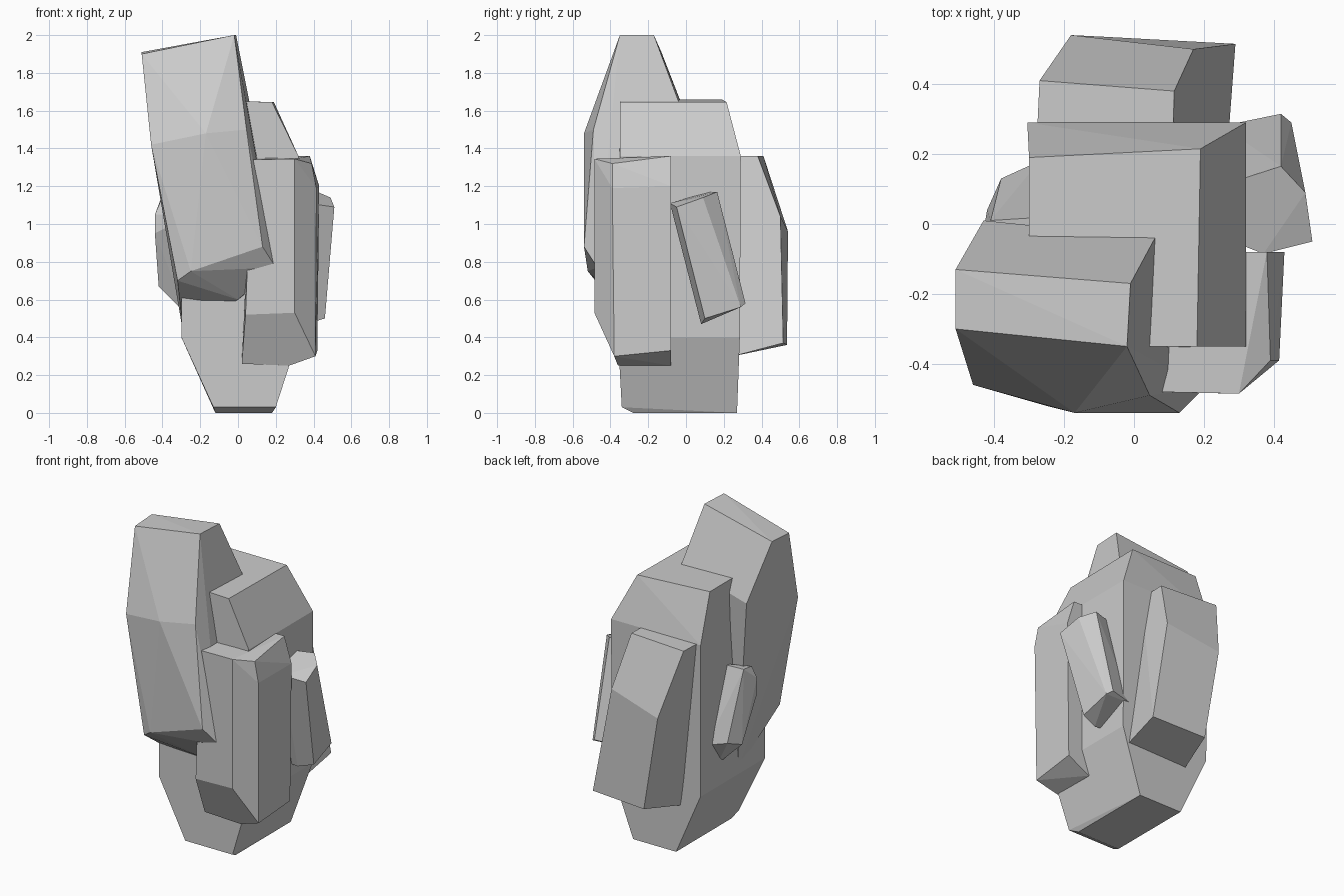
import bpy
import bmesh
import math


def stone(name, *rings):
    """Solid chipped stone: convex skin around a few cross-section rings."""
    bm = bmesh.new()
    for ring in rings:
        for p in ring:
            bm.verts.new(p)
    res = bmesh.ops.convex_hull(bm, input=bm.verts)
    loose = [v for v in bm.verts if not v.link_faces]
    bmesh.ops.delete(bm, geom=loose, context='VERTS')
    # merge nearly coplanar triangles into flat facets
    bmesh.ops.dissolve_limit(bm, angle_limit=math.radians(4),
                             verts=bm.verts, edges=bm.edges)
    bmesh.ops.recalc_face_normals(bm, faces=bm.faces)
    me = bpy.data.meshes.new(name)
    bm.to_mesh(me)
    bm.free()
    ob = bpy.data.objects.new(name, me)
    bpy.context.collection.objects.link(ob)
    return ob


def rect(x0, x1, y0, y1, z):
    return [(x0, y0, z), (x1, y0, z), (x1, y1, z), (x0, y1, z)]


# central block, tapering to the foot
stone("core_rock",
      rect(-0.12, 0.18, -0.28, 0.27, 0.0),
      [(-0.13, -0.34, 0.03), (0.20, -0.34, 0.03)],
      rect(-0.30, 0.32, -0.36, 0.285, 0.40),
      rect(-0.305, 0.32, -0.35, 0.29, 1.36),
      [(-0.30, -0.35, 1.66), (0.18, -0.35, 1.645),
       (0.19, 0.215, 1.645), (-0.30, 0.19, 1.66)])

# tall leaning slab on the front left
stone("tall_slab",
      [(-0.51, -0.13, 1.91), (-0.01, -0.17, 2.0),
       (-0.02, -0.35, 2.0), (-0.51, -0.30, 1.90)],
      [(-0.46, -0.46, 1.42), (-0.17, -0.54, 1.48), (0.045, -0.49, 1.50),
       (0.06, -0.04, 1.65), (-0.43, 0.01, 1.55)],
      [(-0.32, -0.48, 0.70), (-0.25, -0.52, 0.75), (0.13, -0.54, 0.88),
       (0.20, -0.47, 0.77), (0.0, -0.36, 0.60),
       (0.14, -0.10, 0.70), (-0.29, -0.10, 0.42)])

# upright slab on the front right
stone("front_right_slab",
      [(0.07, -0.48, 1.34), (0.30, -0.485, 1.345), (0.39, -0.39, 1.32),
       (0.38, -0.08, 1.36), (0.07, -0.08, 1.36)],
      [(0.415, -0.39, 1.19), (0.43, -0.08, 1.20)],
      [(0.04, -0.48, 0.52), (0.30, -0.485, 0.53),
       (0.41, -0.38, 0.30), (0.42, -0.08, 0.33)],
      [(0.02, -0.36, 0.26), (0.27, -0.36, 0.25), (0.27, -0.08, 0.25)])

# leaning slab on the back
stone("back_slab",
      [(-0.27, 0.41, 1.36), (0.115, 0.38, 1.36),
       (0.11, 0.20, 1.36), (-0.28, 0.20, 1.36)],
      [(-0.18, 0.54, 0.96), (0.17, 0.50, 1.04)],
      [(-0.08, 0.535, 0.36), (0.29, 0.515, 0.37),
       (0.27, 0.25, 0.30), (-0.16, 0.25, 0.30)])

# small tilted shard on the right
stone("right_shard",
      [(0.51, -0.05, 1.09), (0.49, 0.09, 1.14), (0.42, 0.165, 1.17),
       (0.28, 0.12, 1.17), (0.28, -0.05, 1.12), (0.37, -0.085, 1.11)],
      [(0.46, 0.10, 0.50), (0.45, 0.29, 0.56), (0.42, 0.315, 0.58),
       (0.25, 0.28, 0.57), (0.25, 0.08, 0.48), (0.36, 0.08, 0.47)])

# small tilted shard on the left
stone("left_shard",
      [(-0.41, -0.07, 1.12), (-0.44, -0.08, 1.05), (-0.41, 0.01, 1.13),
       (-0.25, 0.02, 1.13), (-0.25, -0.15, 1.05), (-0.44, -0.08, 0.95)],
      [(-0.42, 0.04, 0.67), (-0.38, 0.13, 0.70), (-0.27, 0.18, 0.68),
       (-0.27, 0.07, 0.52)])
